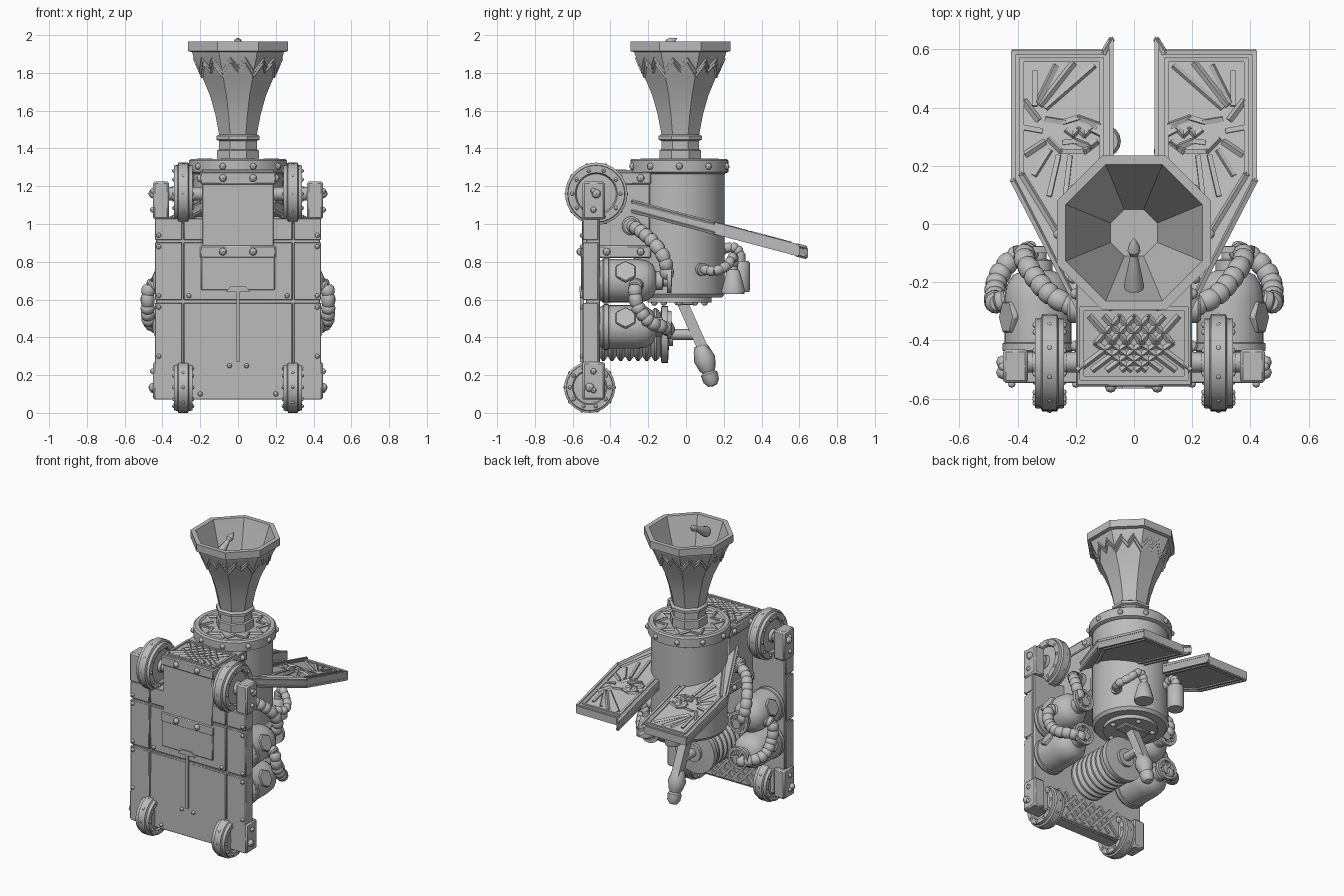
import bpy, bmesh
from math import pi, cos, sin, radians
from mathutils import Vector, Matrix

if "Cube" in bpy.data.objects:
    bpy.data.objects.remove(bpy.data.objects["Cube"])

mat = bpy.data.materials.new("plain grey")
mat.use_nodes = True
mat.diffuse_color = (0.5, 0.5, 0.5, 1)
mat.node_tree.nodes["Principled BSDF"].inputs["Base Color"].default_value = (0.5, 0.5, 0.5, 1)
parts = []
X, Y, Z = Vector((1, 0, 0)), Vector((0, 1, 0)), Vector((0, 0, 1))


def finish(name, bm, bevel=0):
    bmesh.ops.recalc_face_normals(bm, faces=bm.faces)
    me = bpy.data.meshes.new(name)
    bm.to_mesh(me)
    bm.free()
    ob = bpy.data.objects.new(name, me)
    bpy.context.collection.objects.link(ob)
    me.materials.append(mat)
    if bevel:
        mod = ob.modifiers.new("bevel", "BEVEL")
        mod.width, mod.segments = bevel, 1
    parts.append(ob)
    return ob


def box(name, lo, hi, bevel=0.006):
    lo, hi = Vector(lo), Vector(hi)
    bm = bmesh.new()
    m = Matrix.Translation((lo + hi) / 2) @ Matrix.Diagonal((*(hi - lo), 1))
    bmesh.ops.create_cube(bm, size=1, matrix=m)
    return finish(name, bm, bevel)


def add_lathe(bm, profile, origin, axis=Z, segs=32, phase=0):
    """Revolve (radius, height) points about an axis."""
    m = Matrix.Translation(origin) @ Z.rotation_difference(Vector(axis)).to_matrix().to_4x4()
    rings = []
    for r, h in profile:
        angles = [phase + 2 * pi * i / segs for i in range(segs)]
        rings.append([bm.verts.new(m @ Vector((r * cos(a), r * sin(a), h))) for a in angles])
    for a, b in zip(rings, rings[1:]):
        for i in range(segs):
            j = (i + 1) % segs
            bm.faces.new((a[i], a[j], b[j], b[i]))
    for ring, (r, h) in ((rings[0], profile[0]), (rings[-1], profile[-1])):
        if r > 0:
            bm.faces.new(ring)
    bmesh.ops.remove_doubles(bm, verts=[v for ring in rings for v in ring], dist=1e-5)


def lathe(name, profile, origin, axis=Z, segs=32, phase=0):
    bm = bmesh.new()
    add_lathe(bm, profile, origin, axis, segs, phase)
    return finish(name, bm)


def bars(name, lines, r, matrix=Matrix(), segs=4):
    """Square relief bars or round rods along polylines."""
    bm = bmesh.new()
    for line in lines:
        for a, b in zip(line, line[1:]):
            a, b = matrix @ Vector(a), matrix @ Vector(b)
            add_lathe(bm, [(r, -r / 2), (r, (b - a).length + r / 2)], a, b - a, segs, pi / 4)
    return finish(name, bm)


def rivets(name, points, r=0.013):
    bm = bmesh.new()
    for p in points:
        bmesh.ops.create_uvsphere(bm, u_segments=8, v_segments=6, radius=r, matrix=Matrix.Translation(p))
    return finish(name, bm)


def prism(name, pts, z0, z1, matrix, bevel=0):
    bm = bmesh.new()
    f = bm.faces.new([bm.verts.new((x, y, z0)) for x, y in pts])
    ext = bmesh.ops.extrude_face_region(bm, geom=[f])
    bmesh.ops.translate(bm, vec=(0, 0, z1 - z0), verts=[g for g in ext["geom"] if isinstance(g, bmesh.types.BMVert)])
    bm.transform(matrix)
    return finish(name, bm, bevel)


def hose(name, pts, r, step=0.045):
    """Ribbed hose: bulging links along a smooth path."""
    pts = [Vector(p) for p in pts]
    pts = [2 * pts[0] - pts[1]] + pts + [2 * pts[-1] - pts[-2]]
    path = []
    for a, b, c, d in zip(pts, pts[1:], pts[2:], pts[3:]):
        n = max(1, round((c - b).length / step))
        for t in (i / n for i in range(n)):
            path.append(0.5 * (2 * b + (c - a) * t + (2 * a - 5 * b + 4 * c - d) * t * t + (3 * b - a - 3 * c + d) * t ** 3))
    path.append(pts[-2])
    bm = bmesh.new()
    for a, b in zip(path, path[1:]):
        n = (b - a).length
        add_lathe(bm, [(r * .75, -n * .12), (r, n * .15), (r * 1.05, n * .5), (r, n * .85), (r * .75, n * 1.12)], a, b - a, 12)
    return finish(name, bm)


# Armoured front plate in separate panels over a backing
box("backing_plate", (-.435, -.53, .08), (.435, -.455, 1.03))
for x0, x1 in ((-.44, -.296), (-.288, .288), (.296, .44)):
    for z0, z1 in ((.07, .583), (.597, .903), (.915, 1.03)):
        box("front_panel", (x0, -.547, z0), (x1, -.465, z1), .004)
box("front_apron", (-.195, -.555, .65), (.195, -.53, .84), .004)
box("centre_seam", (-.008, -.56, .27), (.008, -.54, .66), 0)
prism("lock_plate", [(-.065, .64), (.065, .64), (.04, .67), (-.04, .67)], .55, .565, Matrix.Rotation(pi / 2, 4, 'X'))
rivets("panel_rivets", [(s * x, -.55, z) for s in (1, -1) for x, z in
       ((.42, .3), (.42, .56), (.42, .62), (.42, .88), (.42, .94), (.2, .1), (.045, .25), (.26, .62))])

# Casing joining plate and boiler
box("casing", (-.19, -.55, .83), (.19, -.19, 1.275))
for z in (.82, 1.21):
    box("casing_band", (-.2, -.558, z), (.2, -.185, z + .065))
    rivets("casing_bolts", [(s * x, y, z + .033) for s in (1, -1) for x, y in
           ((.08, -.56), (.2, -.42), (.2, -.24))], .02)
frame = [(-.18, -.53), (.18, -.53), (.18, -.29), (-.18, -.29), (-.18, -.53)]
knot = [[(x, y, 1.277) for x, y in frame]]
for s in (1, -1):
    for d in (-.1, -.05, 0, .05, .1):
        knot.append([(s * (d - .09), -.5, 1.277), (s * (d + .03), -.41, 1.277), (s * (d - .05), -.32, 1.277)])
bars("knot_relief", knot, .011)

# Rear lattice on the foot of the plate
bars("rear_lattice", [[(s * x, -.453, .1), (s * (x + .14), -.453, .26)] for s in (1, -1)
                      for x in (-.24, -.17, -.1, -.03, .04, .1)], .012)

# Boiler drum with top ring
C = (0, -.035, 0)
lathe("boiler_drum", [(.17, .585), (.17, .61), (.225, .61), (.24, .63), (.24, 1.27)], C, segs=48)
lathe("boiler_ring", [(.24, 1.265), (.26, 1.275), (.26, 1.335), (.25, 1.345), (.225, 1.345), (.215, 1.335), (.0, 1.335)], C, segs=48)
ring = [(cos(pi * i / 10), sin(pi * i / 10)) for i in range(20)]
rivets("ring_bolts", [(.26 * x, .26 * y - .035, 1.305) for x, y in ring[::2]], .018)
bars("ring_teeth", [[((.21 - .06 * (i % 2)) * ring[i % 20][0], (.21 - .06 * (i % 2)) * ring[i % 20][1] - .035, 1.337)
                     for i in range(21)]], .011)
rivets("drum_base_bolts", [(.14 * x, .14 * y - .035, .585) for x, y in ring[::4]], .018)
box("drum_base_bar", (-.1, -.06, .57), (.1, .04, .59))

# Octagonal flared funnel with zigzag trim
k = 1 / cos(pi / 8)
flare = [(.11, 1.33), (.11, 1.39), (.1, 1.395), (.1, 1.44), (.115, 1.447), (.115, 1.465), (.1, 1.475), (.12, 1.58),
         (.148, 1.68), (.19, 1.78), (.238, 1.89), (.243, 1.91), (.265, 1.915), (.265, 1.965), (.235, 1.965),
         (.205, 1.87), (.13, 1.66), (.08, 1.5), (0, 1.5)]
lathe("funnel", [(r * k, z) for r, z in flare], (0, -.03, 0), Z, 8, pi / 8)
lathe("funnel_collar", [(.11, 1.335), (.11, 1.385), (.1, 1.395)], (0, -.03, 0))
trim = []
for i in range(8):
    for lift in (0, .025):
        line = []
        for t, z in ((-1, 1.78), (-.4, 1.85), (0, 1.805), (.4, 1.85), (1, 1.78)):
            a = .19 + .43 * (z + lift - 1.78)
            line.append(Matrix.Rotation(i * pi / 4, 3, 'Z') @ Vector((a, t * a * .414, z + lift)) + Vector((0, -.03, 0)))
        trim.append(line)
bars("funnel_trim", trim, .008)

# Small bottle-shaped lever in the funnel mouth
lathe("funnel_lever", [(0, 0), (.034, 0), (.034, .015), (.018, .1), (.013, .13), (.022, .145), (.02, .165), (.006, .19), (0, .2)],
      (0, -.22, 1.885), (0, .17, .097), 12)

# Rollers, axle blocks and axles
for s in (1, -1):
    for y, z, r in ((-.475, 1.16, .165), (-.51, .135, .135)):
        q = r / .165
        half = [(0, -.058), (.04, -.058), (.045, -.038), (.105, -.034), (.112, -.05), (.15, -.05), (.152, -.03), (.165, -.025)]
        half = [(a * q, h) for a, h in half]
        lathe("roller", half + [(a, -h) for a, h in reversed(half)], (s * .29, y, z), X)
        rim = [(cos(pi * i / 5), sin(pi * i / 5)) for i in range(10)]
        rivets("roller_rivets", [(s * .29 + w, y + a * c * q, z + a * d * q) for c, d in rim
                                 for w, a in ((0, .157), (.048, .128), (-.048, .128))], .011)
        lathe("axle", [(.035, .19), (.035, .4)], (0, y, z), X * s, 16)
        zb = z - .135 if z > 1 else .07
        box("axle_block", (min(s * .365, s * .45), -.547, zb), (max(s * .365, s * .45), -.43, zb + .2), .01)
        rivets("axle_bolt", [(s * .45, -.49, zb + t) for t in (.05, .15)], .016)
        rivets("axle_cap", [(s * .45, y, z)], .024)

# Side gas tanks with valve wheels and plates
tank = [(0, 0), (.1, 0), (.115, .02), (.115, .2), (.108, .25), (.085, .285), (.05, .3), (.05, .335), (.03, .34), (.03, .385), (0, .385)]
for s in (1, -1):
    for z in (.7, .455):
        lathe("gas_tank", tank, (s * .33, -.46, z), Y)
        lathe("tank_band", [(.11, 0), (.121, .005), (.121, .03), (.11, .035)], (s * .33, -.44, z), Y)
        lathe("valve_rim", [(.055, 0), (.075, 0), (.075, .022), (.055, .022), (.055, 0)], (s * .34, -.1, z + .01), Y, 24)
        bars("valve_spokes", [[(s * .34, -.089, z + .01), (s * .34 + .062 * cos(a), -.089, z + .01 + .062 * sin(a))]
                              for a in (pi * i / 3 for i in range(6))], .011)
        hexa = [(.06 * cos(pi * i / 3), .06 * sin(pi * i / 3)) for i in range(6)]
        prism("tank_badge", hexa, .1, .122, Matrix.Translation((s * .33, -.32, z)) @ Matrix.Rotation(s * radians(65), 4, 'Y'), .004)
    # Ribbed hoses
    hose("upper_hose", [(s * .19, -.29, .99), (s * .28, -.25, .97), (s * .35, -.17, .9), (s * .38, -.11, .81), (s * .36, -.1, .72)], .036)
    hose("side_hose", [(s * .4, -.25, .68), (s * .47, -.27, .67), (s * .478, -.26, .57), (s * .47, -.19, .48),
                       (s * .42, -.12, .455), (s * .34, -.09, .44)], .036)
    lathe("hose_socket", [(.05, 0), (.05, .04), (.04, .05)], (s * .18, -.29, .99), X * s, 16)

# Central bellows and push rod
folds = [(0, 0)]
for i in range(7):
    folds += [(.115, i * .046), (.14, i * .046 + .016), (.14, i * .046 + .028)]
lathe("bellows", folds + [(.115, .325), (.15, .33), (.15, .365), (.06, .37), (.06, .39), (0, .39)], (0, -.46, .415), Y)
bars("push_rod", [[(0, -.1, .415), (0, .05, .415)]], .028, segs=16)

# Pump lever under the drum
tilt = Vector((0, .13, -.27)).normalized()
bars("lever_arm", [[(0, -.02, .585), (0, .09, .34)]], .04)
lathe("lever_handle", [(0, 0), (.035, .005), (.045, .03), (.058, .08), (.045, .13), (.034, .15), (.045, .16), (.042, .2), (.025, .225), (0, .23)],
      (0, .075, .36), (0, .065, -.21), 16)

# Hanging flasks and their pipe at the rear
lathe("flask", [(0, 0), (.06, 0), (.062, .02), (.035, .12), (.025, .13), (.025, .17), (0, .17)], (.13, .25, .63), Z, 16)
lathe("canister", [(0, 0), (.05, 0), (.055, .02), (.055, .15), (.045, .165), (.03, .165), (.03, .2), (0, .2)], (-.1, .285, .64), Z, 16)
hose("flask_pipe", [(.22, .09, .76), (.26, .15, .75), (.22, .22, .78), (.16, .25, .83), (.13, .25, .78)], .026, .035)
hose("canister_pipe", [(-.1, .17, .85), (-.1, .24, .88), (-.1, .285, .85), (-.1, .285, .8)], .026, .035)
lathe("pipe_socket", [(.035, 0), (.035, .04)], (.19, .07, .76), (.8, .5, 0), 16)

# Sloping rear wings with raised frames and beast-head relief
outline = [(.42, .6), (.1, .6), (.072, .645), (.072, -.05), (.15, -.295), (.19, -.295), (.42, .15)]
inner = [(.385, .565), (.11, .565), (.11, .1), (.22, -.1), (.385, .17), (.385, .565)]
rays = [((.3, .4), (.14, .54)), ((.32, .41), (.21, .55)), ((.33, .42), (.27, .54)), ((.34, .41), (.34, .52)),
        ((.33, .36), (.375, .42)), ((.32, .32), (.375, .33)), ((.31, .28), (.37, .24)), ((.29, .25), (.34, .17)),
        ((.26, .23), (.29, .1)), ((.22, .23), (.24, .06))]
head = [(.3, .36), (.24, .35), (.19, .365), (.12, .34), (.12, .31), (.15, .325), (.17, .305), (.19, .325), (.21, .305), (.23, .32)]
jaw = [(.24, .28), (.2, .285), (.15, .265), (.13, .28), (.17, .25), (.25, .25), (.29, .29)]
for s in (1, -1):
    shear = Matrix(((s, 0, 0, 0), (0, 1, 0, 0), (0, -.265, 1, 1.05), (0, 0, 0, 1)))
    prism("wing", outline, -.056, -.008, shear)
    loop = [(x * .97 + .008, y * .975 + .004) for x, y in outline]
    loop.append(loop[0])
    bars("wing_frame", [[(x, y, z) for x, y in path] for path in (loop, inner) for z in (-.008, -.056)], .011, shear)
    bars("wing_relief", [[(x, y, -.008) for x, y in path] for path in rays + [head, jaw]], .012, shear)

# Smooth curved surfaces, keep hard edges
bpy.ops.object.select_all(action='DESELECT')
for ob in parts:
    ob.select_set(True)
bpy.context.view_layer.objects.active = parts[0]
bpy.ops.object.shade_smooth_by_angle(angle=radians(35))
